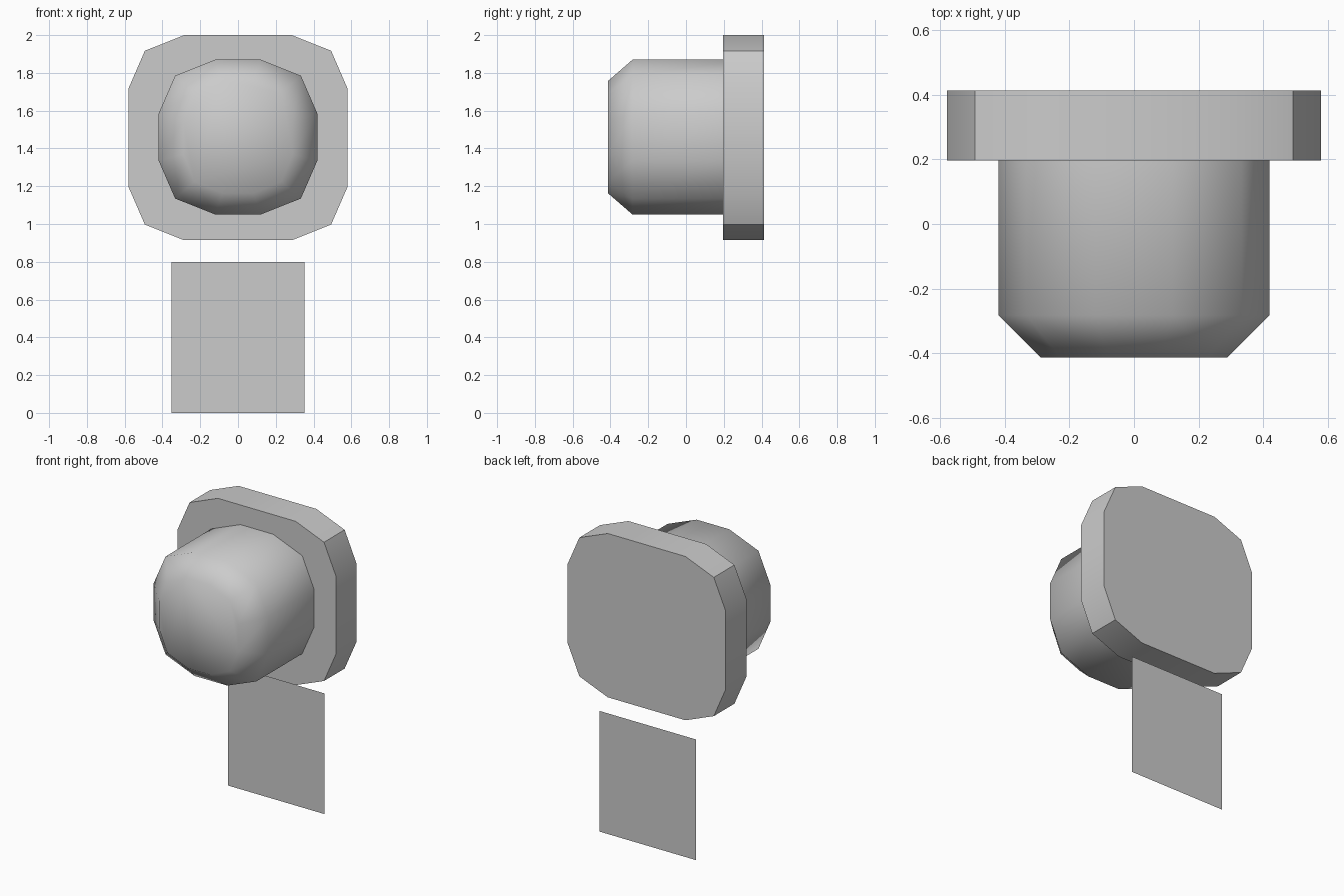
import bpy, bmesh, math

if "Cube" in bpy.data.objects:
    bpy.data.objects.remove(bpy.data.objects["Cube"])


def outline(hx, hz, flat_x, flat_z, diag_x, diag_z):
    """Rounded rectangle with two-segment corners, as 12 (x, z) points."""
    q = [(hx, flat_z), (diag_x, diag_z), (flat_x, hz)]
    pts = list(q)
    pts += [(-x, z) for x, z in reversed(q)]
    pts += [(-x, -z) for x, z in q]
    pts += [(x, -z) for x, z in reversed(q)]
    return pts


def loft(name, pts, stations, zc, cap_back, angle):
    """Sweep an outline along y; each station is (y, x scale, z scale)."""
    bm = bmesh.new()
    rings = [[bm.verts.new((x * sx, y, zc + z * sz)) for x, z in pts]
             for y, sx, sz in stations]
    n = len(pts)
    for a, b in zip(rings, rings[1:]):
        for i in range(n):
            j = (i + 1) % n
            bm.faces.new((a[i], a[j], b[j], b[i]))
    bm.faces.new(rings[0])
    if cap_back:
        bm.faces.new(rings[-1])
    bmesh.ops.recalc_face_normals(bm, faces=bm.faces)
    return finish(name, bm, angle)


def finish(name, bm, angle=None):
    me = bpy.data.meshes.new(name)
    bm.to_mesh(me)
    bm.free()
    ob = bpy.data.objects.new(name, me)
    bpy.context.collection.objects.link(ob)
    if angle:
        bpy.ops.object.select_all(action='DESELECT')
        bpy.context.view_layer.objects.active = ob
        ob.select_set(True)
        bpy.ops.object.shade_smooth_by_angle(angle=math.radians(angle))
    return ob


# Wide rounded plate at the back
loft("back_plate", outline(0.58, 0.543, 0.285, 0.26, 0.493, 0.46),
     [(0.197, 1, 1), (0.413, 1, 1)], 1.457, True, 40)

# Knob with chamfered front, its open back seated on the plate
loft("front_knob", outline(0.42, 0.41, 0.12, 0.125, 0.333, 0.325),
     [(-0.413, 0.69, 0.725), (-0.283, 1, 1), (0.197, 1, 1)], 1.46, False, 80)

# Single flat panel below
bm = bmesh.new()
bm.faces.new([bm.verts.new((x, 0.40, z)) for x, z in
              ((-0.353, 0), (0.353, 0), (0.353, 0.8), (-0.353, 0.8))])
finish("lower_panel", bm)
